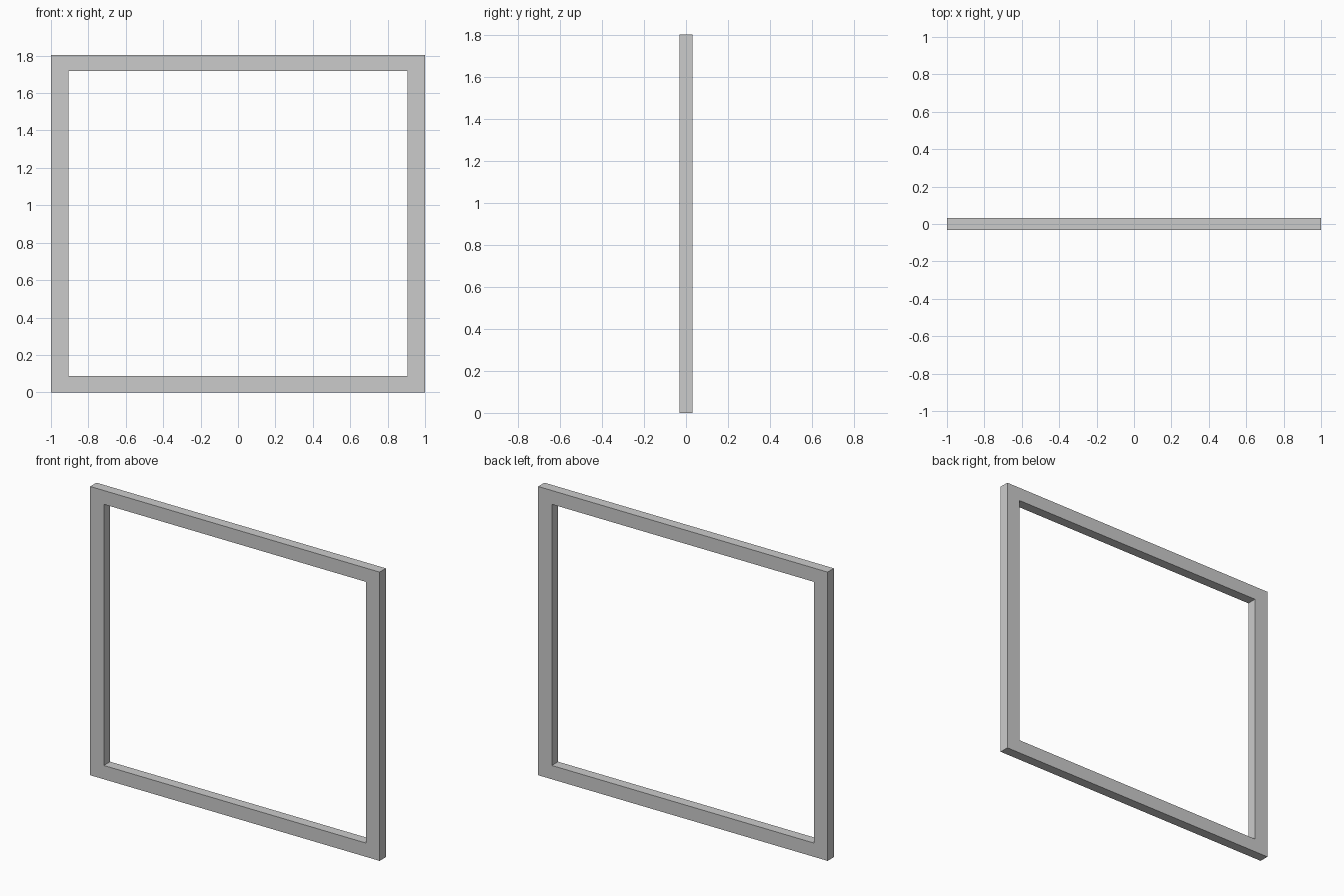
import bpy
import bmesh

if "Cube" in bpy.data.objects:
    bpy.data.objects.remove(bpy.data.objects["Cube"])

WIDTH, HEIGHT, DEPTH = 2.0, 1.803, 0.062
SIDE, RAIL = 0.095, 0.086   # widths of uprights and of top/bottom rails


def rect(bm, half_w, z0, z1):
    y = -DEPTH / 2
    return [bm.verts.new((x, y, z)) for x, z in
            ((-half_w, z0), (half_w, z0), (half_w, z1), (-half_w, z1))]


# Flat rectangular ring with an open centre, extruded to its depth
bm = bmesh.new()
outer = rect(bm, WIDTH / 2, 0, HEIGHT)
inner = rect(bm, WIDTH / 2 - SIDE, RAIL, HEIGHT - RAIL)
ring = []
for i in range(4):
    j = (i + 1) % 4
    ring.append(bm.faces.new((outer[i], outer[j], inner[j], inner[i])))
ext = bmesh.ops.extrude_face_region(bm, geom=ring, use_keep_orig=True)
back = [v for v in ext["geom"] if isinstance(v, bmesh.types.BMVert)]
bmesh.ops.translate(bm, verts=back, vec=(0, DEPTH, 0))
bmesh.ops.recalc_face_normals(bm, faces=bm.faces)

mesh = bpy.data.meshes.new("frame")
bm.to_mesh(mesh)
bm.free()
bpy.context.collection.objects.link(bpy.data.objects.new("frame", mesh))
